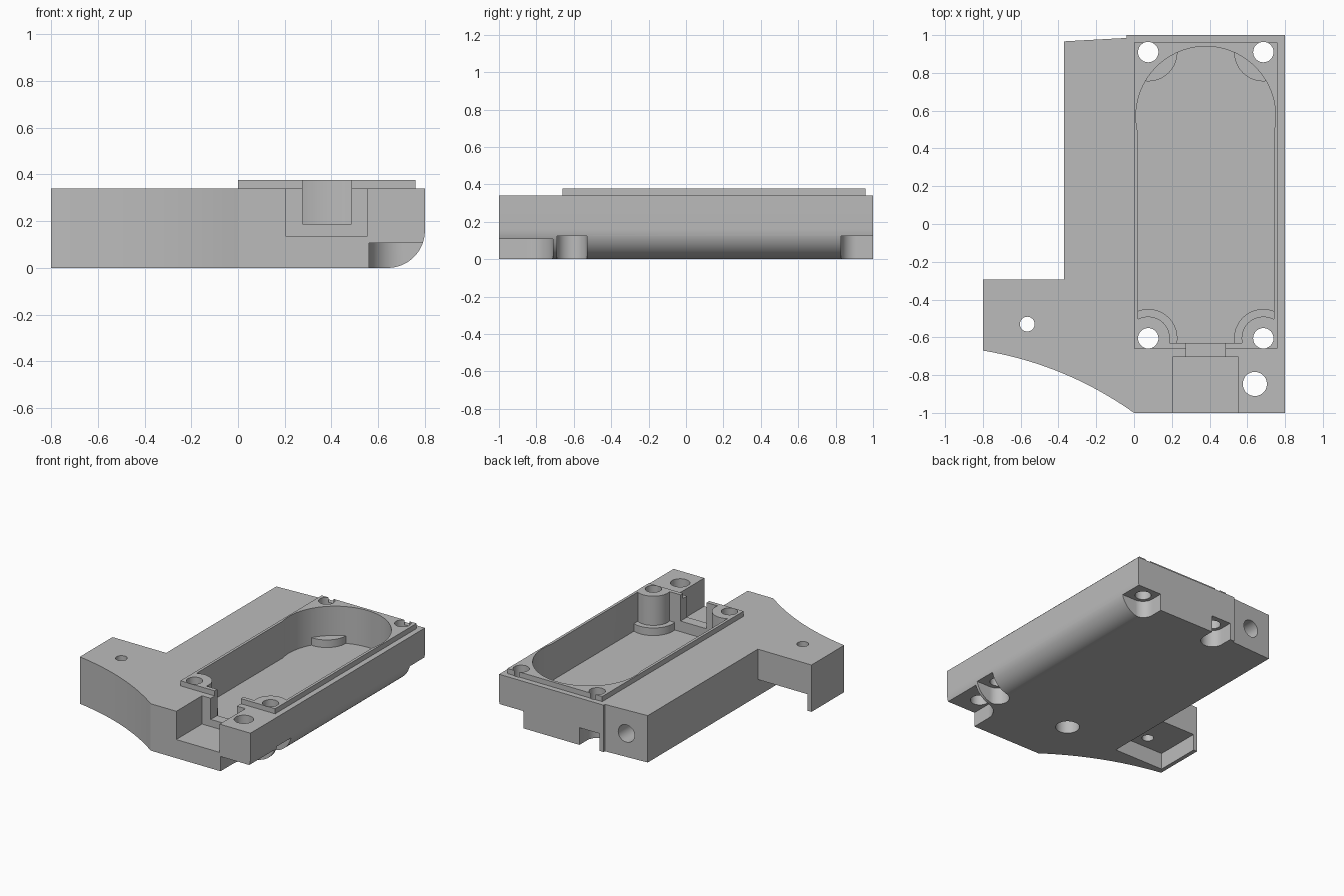
import bpy, bmesh, math

if "Cube" in bpy.data.objects:
    bpy.data.objects.remove(bpy.data.objects["Cube"])

grey = bpy.data.materials.new("plain_grey")
grey.diffuse_color = (0.5, 0.5, 0.5, 1)
grey.use_nodes = True
grey.node_tree.nodes["Principled BSDF"].inputs["Base Color"].default_value = grey.diffuse_color


def prism(name, outline, z0, z1, round_edge=0):
    """Extrude a flat outline from z0 to z1, optionally rounding the lower right edge."""
    bm = bmesh.new()
    face = bm.faces.new([bm.verts.new((x, y, z0)) for x, y in outline])
    ext = bmesh.ops.extrude_face_region(bm, geom=[face])["geom"]
    bmesh.ops.translate(bm, vec=(0, 0, z1 - z0),
                        verts=[v for v in ext if isinstance(v, bmesh.types.BMVert)])
    bmesh.ops.recalc_face_normals(bm, faces=bm.faces)
    if round_edge:
        edges = [e for e in bm.edges
                 if all(v.co.x > 0.799 and v.co.z < z0 + 0.001 for v in e.verts)]
        bmesh.ops.bevel(bm, geom=edges, offset=round_edge, segments=14,
                        profile=0.5, affect='EDGES')
    mesh = bpy.data.meshes.new(name)
    bm.to_mesh(mesh)
    bm.free()
    obj = bpy.data.objects.new(name, mesh)
    bpy.context.collection.objects.link(obj)
    return obj


def arc(cx, cy, r, a0, a1, n):
    return [(cx + r * math.cos(math.radians(a0 + (a1 - a0) * i / n)),
             cy + r * math.sin(math.radians(a0 + (a1 - a0) * i / n)))
            for i in range(n + 1)]


def box(x0, x1, y0, y1, z0, z1):
    return prism("cutter", [(x0, y0), (x1, y0), (x1, y1), (x0, y1)], z0, z1)


def disc(cx, cy, r, z0, z1):
    return prism("cutter", arc(cx, cy, r, 0, 360, 40)[:-1], z0, z1)


def combine(target, tool, operation='DIFFERENCE'):
    mod = target.modifiers.new("combine", 'BOOLEAN')
    mod.operation, mod.solver, mod.object = operation, 'EXACT', tool
    bpy.context.view_layer.objects.active = target
    bpy.ops.object.modifier_apply(modifier=mod.name)
    bpy.data.objects.remove(tool, do_unlink=True)


def corner_pocket(cx, cy, r, side, height):
    """Pocket running out to the right and to the front (-1) or back (1)."""
    pts = [(cx - r, side * 1.1)]
    pts += arc(cx, cy, r, 180, 180 + side * 90, 12)
    pts += [(0.9, cy - side * r), (0.9, side * 1.1)]
    return prism("cutter", pts, -0.1, height)


# Main block with a concave sweep at the front left and a rounded lower edge
sweep = []
for i in range(21):
    t = i / 20
    bulge = 4 * 0.05 * t * (1 - t)
    sweep.append((-0.8 + 0.8 * t + 0.38 * bulge, -0.67 - 0.33 * t + 0.92 * bulge))
outline = sweep + [(0.8, -1), (0.8, 1), (-0.04, 1), (-0.04, 0.985),
                   (-0.37, 0.967), (-0.37, -0.295), (-0.8, -0.295)]
body = prism("housing_body", outline, 0, 0.34, round_edge=0.16)

# Raised rim
combine(body, box(0, 0.76, -0.66, 0.96, 0.25, 0.377), 'UNION')

# Main cavity, leaving front screw posts and raised pads
screws = [(x, y) for x in (0.075, 0.685) for y in (-0.605, 0.91)]
cavity = prism("cutter", [(0.02, -0.63), (0.74, -0.63)]
               + arc(0.38, 0.57, 0.37, -13.3, 193.3, 48), 0.11, 0.6)
for x, y in screws:
    combine(cavity, disc(x, y, 0.155, 0, 0.165))
    if y < 0:
        combine(cavity, disc(x, y, 0.115, 0, 0.7))
combine(body, cavity)

# Connector pocket and cable channel
combine(body, box(0.205, 0.553, -1.1, -0.705, 0.135, 0.6))
combine(body, box(0.275, 0.485, -0.72, -0.61, 0.187, 0.6))

# Underside hollow of the side tab
combine(body, box(-0.77, -0.37, -0.63, -0.2, -0.1, 0.12))

# Underside screw pockets
combine(body, disc(0.075, -0.605, 0.08, -0.1, 0.125))
combine(body, prism("cutter", arc(0.685, -0.61, 0.08, 90, 270, 20)
                    + [(0.9, -0.69), (0.9, -0.53)], -0.1, 0.125))
combine(body, prism("cutter", arc(0.075, 0.91, 0.08, 180, 360, 20)
                    + [(0.155, 1.1), (-0.005, 1.1)], -0.1, 0.125))
combine(body, corner_pocket(0.685, 0.91, 0.08, 1, 0.125))
combine(body, corner_pocket(0.705, -0.855, 0.145, -1, 0.107))

# Through holes
for x, y in screws:
    combine(body, disc(x, y, 0.054, -0.2, 0.7))
combine(body, disc(0.64, -0.847, 0.064, -0.2, 0.7))
combine(body, disc(-0.565, -0.53, 0.039, -0.2, 0.7))

# Round hole in the back face
bore = disc(0, 0, 0.063, 0, 0.6)
bore.rotation_euler.x = math.radians(90)
bore.location = (-0.205, 1.1, 0.17)
bpy.context.view_layer.update()
combine(body, bore)

# Finish
body.data.materials.clear()
body.data.materials.append(grey)
for p in body.data.polygons:
    p.material_index = 0
bpy.ops.object.select_all(action='DESELECT')
body.select_set(True)
bpy.context.view_layer.objects.active = body
bpy.ops.object.shade_smooth_by_angle(angle=math.radians(30))
